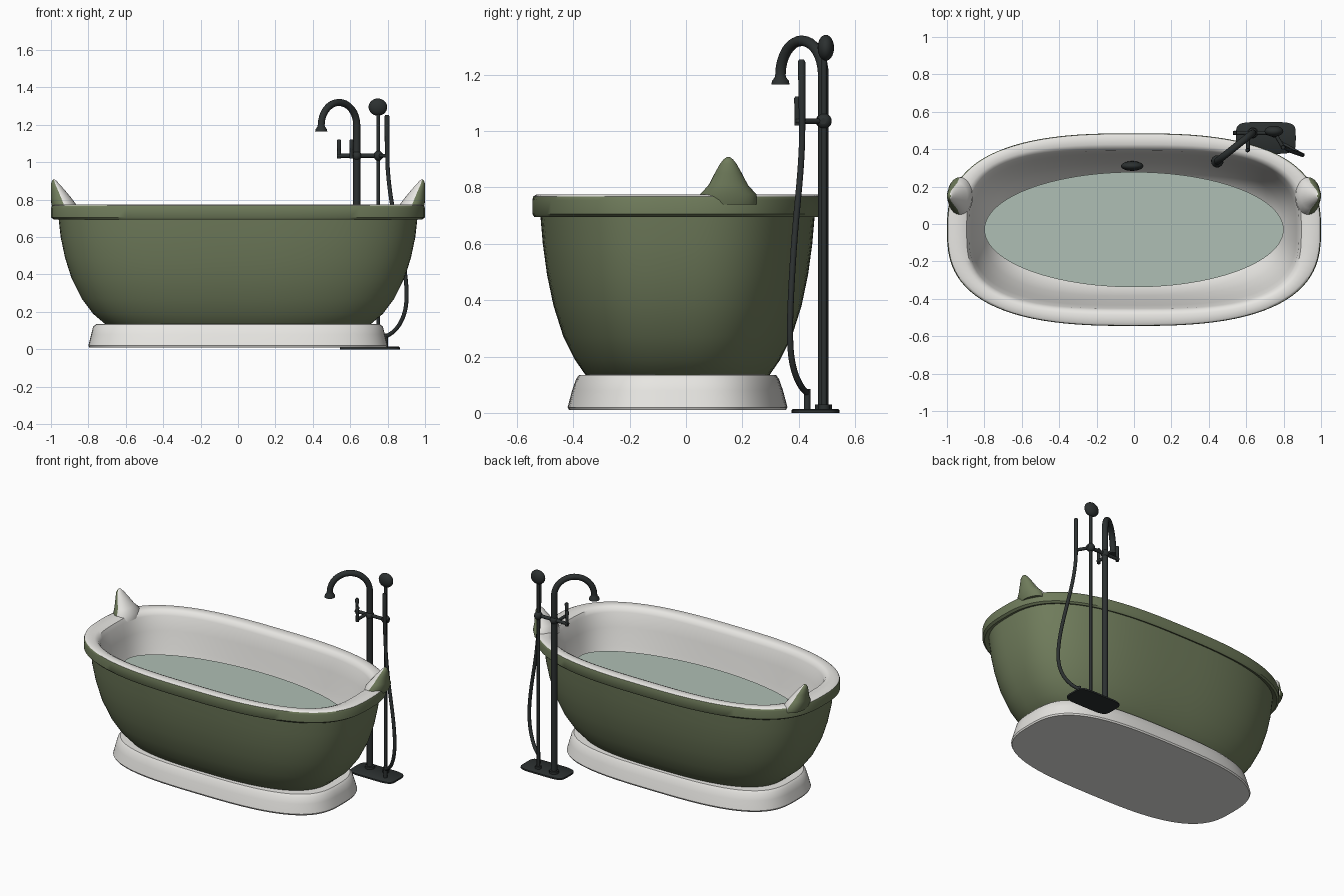
import bpy, bmesh
from math import cos, sin, pi, copysign
from mathutils import Vector

if "Cube" in bpy.data.objects:
    bpy.data.objects.remove(bpy.data.objects["Cube"])

YC = -0.03  # centre line of the tub


def material(name, rgb):
    m = bpy.data.materials.new(name)
    m.diffuse_color = (*rgb, 1)
    m.use_nodes = True
    m.node_tree.nodes["Principled BSDF"].inputs["Base Color"].default_value = m.diffuse_color
    return m


GREEN = material("green_enamel", (0.16, 0.2, 0.105))
WHITE = material("white_enamel", (0.8, 0.79, 0.76))
WATER = material("water", (0.43, 0.52, 0.46))
BLACK = material("dark_metal", (0.025, 0.03, 0.03))


def finish(name, bm, mats, angle=40):
    bmesh.ops.recalc_face_normals(bm, faces=bm.faces)
    me = bpy.data.meshes.new(name)
    bm.to_mesh(me)
    bm.free()
    ob = bpy.data.objects.new(name, me)
    bpy.context.collection.objects.link(ob)
    for m in mats:
        me.materials.append(m)
    bpy.ops.object.select_all(action='DESELECT')
    ob.select_set(True)
    bpy.context.view_layer.objects.active = ob
    bpy.ops.object.shade_smooth_by_angle(angle=angle * pi / 180)
    return ob


def loft(name, rings, mats, switch=999, cx=0, cy=YC, seg=96):
    """Stack superellipse rings (half x, half y, z, exponent); bands from
    index 'switch' on use the second material."""
    bm = bmesh.new()
    loops = []
    for a, b, z, n in rings:
        loop = []
        for i in range(seg):
            c, s = cos(2 * pi * i / seg), sin(2 * pi * i / seg)
            loop.append(bm.verts.new((cx + a * copysign(abs(c) ** (2 / n), c),
                                      cy + b * copysign(abs(s) ** (2 / n), s), z)))
        loops.append(loop)
    for k in range(len(loops) - 1):
        p, q = loops[k], loops[k + 1]
        for i in range(seg):
            j = (i + 1) % seg
            bm.faces.new((p[i], p[j], q[j], q[i])).material_index = int(k >= switch)
    bm.faces.new(loops[0])
    if len(loops) > 1:
        bm.faces.new(loops[-1]).material_index = int(switch < 999)
    return finish(name, bm, mats)


def tube(name, pts, r, radii=None, smooth=False, mat=BLACK):
    cu = bpy.data.curves.new(name, 'CURVE')
    cu.dimensions = '3D'
    cu.bevel_depth = r
    cu.bevel_resolution = 4
    cu.use_fill_caps = True
    sp = cu.splines.new('NURBS' if smooth else 'POLY')
    sp.points.add(len(pts) - 1)
    for i, p in enumerate(pts):
        sp.points[i].co = (*p, 1)
        sp.points[i].radius = radii[i] if radii else 1
    if smooth:
        sp.order_u = 4
        sp.use_endpoint_u = True
        sp.resolution_u = 6
    cu.materials.append(mat)
    ob = bpy.data.objects.new(name, cu)
    bpy.context.collection.objects.link(ob)
    return ob


def ball(name, loc, scale):
    bm = bmesh.new()
    bmesh.ops.create_uvsphere(bm, u_segments=24, v_segments=14, radius=1)
    for v in bm.verts:
        v.co = Vector(loc) + v.co * Vector(scale)
    return finish(name, bm, [BLACK])


# Plinth
loft("plinth", [(0.795, 0.385, 0.01, 3), (0.80, 0.39, 0.02, 3), (0.785, 0.374, 0.08, 3),
                (0.775, 0.36, 0.12, 3), (0.76, 0.35, 0.134, 3), (0.68, 0.31, 0.136, 2.8)],
     [WHITE])

# Tub shell: green outside and skirt, white rim and basin
loft("tub", [(0.68, 0.31, 0.12, 2.7), (0.71, 0.327, 0.135, 2.7), (0.775, 0.365, 0.19, 2.7),
             (0.835, 0.405, 0.27, 2.7), (0.89, 0.44, 0.38, 2.7), (0.925, 0.463, 0.49, 2.7),
             (0.948, 0.478, 0.60, 2.7), (0.96, 0.487, 0.705, 2.7), (0.985, 0.508, 0.695, 2.7),
             (1.0, 0.515, 0.705, 2.7), (1.0, 0.515, 0.755, 2.7), (0.995, 0.512, 0.768, 2.7),
             (0.98, 0.50, 0.775, 2.75), (0.92, 0.455, 0.774, 3), (0.895, 0.435, 0.765, 3.1),
             (0.882, 0.422, 0.74, 3.1), (0.868, 0.405, 0.65, 3), (0.845, 0.385, 0.54, 2.9),
             (0.80, 0.355, 0.40, 2.8), (0.73, 0.31, 0.28, 2.7), (0.62, 0.24, 0.215, 2.6),
             (0.45, 0.16, 0.20, 2.5)],
     [GREEN, WHITE], switch=11)

# Water surface
loft("water", [(0.80, 0.308, 0.555, 2)], [WATER])

# Pointed rim ears: inner x, half width in y, z per level
bm = bmesh.new()
prev = None
SEG = 24
for xi, xo, hy, z in [(0.86, 0.985, 0.10, 0.74), (0.865, 0.998, 0.10, 0.775),
                      (0.89, 1.0, 0.07, 0.808), (0.925, 1.0, 0.048, 0.85),
                      (0.955, 1.0, 0.029, 0.884), (0.97, 0.995, 0.016, 0.9),
                      (0.978, 0.988, 0.006, 0.907)]:
    ring = [bm.verts.new(((xi + xo) / 2 + (xo - xi) / 2 * cos(2 * pi * i / SEG),
                          0.15 + hy * sin(2 * pi * i / SEG), z)) for i in range(SEG)]
    if prev:
        for i in range(SEG):
            j = (i + 1) % SEG
            f = bm.faces.new((prev[i], prev[j], ring[j], ring[i]))
            f.material_index = 0 if cos(2 * pi * (i + 0.5) / SEG) > 0 else 1
    else:
        bm.faces.new(ring)
    prev = ring
bm.faces.new(prev)
ear = finish("rim_ears", bm, [GREEN, WHITE], 60)
ear.modifiers.new("mirror", 'MIRROR').use_axis = (True, False, False)

# Overflow cover on the back inner wall
ball("overflow_cover", (-0.01, 0.31, 0.46), (0.06, 0.026, 0.055))

# Floor plate and collars
loft("floor_plate", [(0.16, 0.085, 0, 5), (0.16, 0.085, 0.01, 5), (0.155, 0.08, 0.014, 5)],
     [BLACK], cx=0.705, cy=0.46, seg=48)
PX, PY, RX = 0.635, 0.487, 0.75
for name, x, y, r, h in [("post_collar", PX, PY, 0.03, 0.03), ("rod_collar", RX, 0.49, 0.02, 0.03),
                         ("hose_fitting", 0.79, 0.43, 0.012, 0.085)]:
    tube(name, [(x, y, 0.008), (x, y, h)], r)

# Spout post with hooked top and flared mouth
TX, TY, R, ZC = 0.445, 0.335, 0.122, 1.198
pts = [(PX, PY, 0.01), (PX, PY, 0.6), (PX, PY, 1.1)]
for k in range(17):
    a = pi * k / 16
    f = (1 - cos(a)) / 2
    pts.append((PX + (TX - PX) * f, PY + (TY - PY) * f, ZC + R * sin(a)))
pts += [(TX, TY, 1.19), (TX, TY, 1.178), (TX, TY, 1.165)]
tube("spout_post", pts, 0.019, [1] * (len(pts) - 3) + [1.1, 1.6, 1.75])

# Shower rod with round head
tube("shower_rod", [(RX, 0.49, 0.01), (RX, 0.49, 1.27)], 0.01)
ball("shower_head", (0.748, 0.496, 1.295), (0.05, 0.029, 0.046))

# Valve cross bars, levers and knobs
ZB = 1.035
tube("valve_bar", [(0.53, PY, ZB), (0.775, PY, ZB)], 0.011)
tube("valve_stem", [(0.61, PY, ZB), (0.61, 0.39, ZB)], 0.01)
tube("wand_bracket", [(RX, 0.49, ZB), (0.797, 0.41, ZB)], 0.01)
for name, x, y in [("left_lever", 0.54, PY), ("front_lever", 0.607, 0.395)]:
    tube(name, [(x, y, 1.02), (x, y, 1.07), (x, y, 1.115), (x, y, 1.122)], 0.012,
         [0.9, 0.8, 1, 0.6])
for name, x, y in [("post_knob", PX, PY), ("rod_knob", RX, 0.49)]:
    ball(name, (x, y, ZB), (0.025, 0.027, 0.027))

# Hand wand and its hanging hose
tube("hand_wand", [(0.797, 0.41, 1.253), (0.797, 0.41, 1.245), (0.797, 0.412, 1.1),
                   (0.80, 0.412, 0.96)], 0.013, [0.7, 1, 0.95, 0.8])
tube("hose", [(0.80, 0.412, 0.98), (0.805, 0.41, 0.88), (0.835, 0.39, 0.7), (0.885, 0.375, 0.48),
              (0.91, 0.366, 0.28), (0.885, 0.375, 0.15), (0.83, 0.41, 0.085), (0.79, 0.43, 0.07)],
     0.011, smooth=True)
